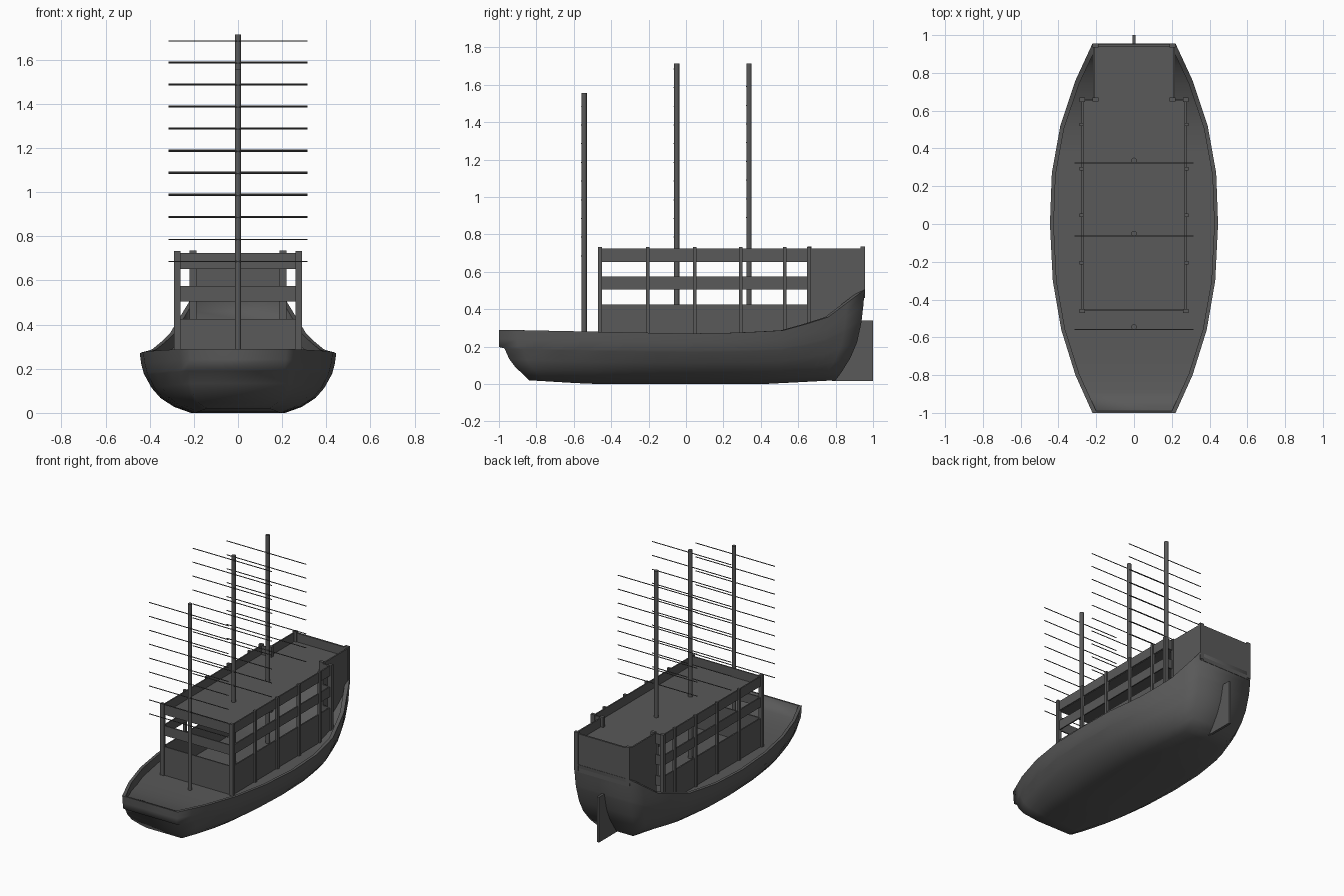
import bpy, bmesh, math

if "Cube" in bpy.data.objects:
    bpy.data.objects.remove(bpy.data.objects["Cube"])

mat = bpy.data.materials.new("dark_grey")
mat.diffuse_color = (.1, .1, .1, 1)
mat.use_nodes = True
mat.node_tree.nodes["Principled BSDF"].inputs["Base Color"].default_value = mat.diffuse_color

def interp(pts, v):
    if v <= pts[0][0]:
        return pts[0][1]
    for (a, p), (b, q) in zip(pts, pts[1:]):
        if v <= b:
            return p + (q - p) * (v - a) / (b - a)
    return pts[-1][1]

def finish(name, bm):
    bmesh.ops.recalc_face_normals(bm, faces=bm.faces)
    me = bpy.data.meshes.new(name)
    bm.to_mesh(me)
    bm.free()
    ob = bpy.data.objects.new(name, me)
    bpy.context.collection.objects.link(ob)
    return ob

def box(name, x, y, z):
    bm = bmesh.new()
    bmesh.ops.create_cube(bm, size=1)
    for v in bm.verts:
        v.co = [(a + b) / 2 + c * (b - a) for (a, b), c in zip((x, y, z), v.co)]
    return finish(name, bm)

def plate(name, prof, x0, x1):
    # y-z profile extruded along x
    bm = bmesh.new()
    f = bm.faces.new([bm.verts.new((x0, y, z)) for y, z in prof])
    r = bmesh.ops.extrude_face_region(bm, geom=[f])
    for v in r["geom"]:
        if isinstance(v, bmesh.types.BMVert):
            v.co.x = x1
    return finish(name, bm)

def smooth(ob, deg):
    bpy.ops.object.select_all(action='DESELECT')
    ob.select_set(True)
    bpy.context.view_layer.objects.active = ob
    bpy.ops.object.shade_smooth_by_angle(angle=math.radians(deg))

# Hull: stacked waterline rings up to the rim, then the inner bulwark and deck
outline = [(-1, .22), (-.8, .31), (-.56, .385), (-.3, .43), (0, .445),
           (.27, .435), (.52, .39), (.76, .31), (.955, .22)]
sheer = [(-1, .29), (-.5, .28), (0, .27), (.3, .275), (.52, .287), (.75, .35), (.955, .505)]
keel = [(-1, .02), (-.6, 0), (.5, 0), (.955, .02)]
deck = [(-1, .282), (-.9, .24), (-.7, .22), (.52, .22), (.75, .29), (.955, .46)]
stations = [-1, -.9, -.8, -.7, -.56, -.43, -.3, -.15, 0, .14, .27, .4, .52, .64, .76, .86, .955]
# level: height share, half width share, bow y, stern y
levels = [(0, .48, -.84, .8), (.1, .65, -.865, .835), (.25, .79, -.91, .88),
          (.42, .88, -.945, .915), (.63, .95, -.97, .937), (.66, .96, -1, .939),
          (.82, .985, -1, .948), (1, 1, -1, .955)]
n = len(stations)

def ring(bm, fn):
    right = [bm.verts.new(fn(y)) for y in stations]
    left = [bm.verts.new((-v.co.x, v.co.y, v.co.z)) for v in reversed(right)]
    return right + left

def level_point(y, t, w, y0, y1):
    k = interp(keel, y)
    yy = y0 + (y + 1) / 1.955 * (y1 - y0)
    return (interp(outline, yy) * w, yy, k + (interp(sheer, y) - k) * t)

def inner(y, zs):
    return (interp(outline, y) - .02, -.99 + (y + 1) / 1.955 * 1.925, interp(zs, y))

def cap(bm, r):
    for i in range(n - 1):
        bm.faces.new((r[i], r[i + 1], r[2 * n - 2 - i], r[2 * n - 1 - i]))

bm = bmesh.new()
rings = [ring(bm, lambda y, l=l: level_point(y, *l)) for l in levels]
rings += [ring(bm, lambda y: inner(y, sheer)), ring(bm, lambda y: inner(y, deck))]
for a, b in zip(rings, rings[1:]):
    for i in range(2 * n):
        j = (i + 1) % (2 * n)
        bm.faces.new((a[i], a[j], b[j], b[i]))
cap(bm, rings[0])
cap(bm, rings[-1])
smooth(finish("hull", bm), 72)

# Rudder
plate("rudder", [(.78, .015), (1, .015), (1, .34), (.93, .34), (.88, .15)], -.009, .009)

# Cabin planks, recessed behind the posts
for k, (z0, z1) in enumerate([(.215, .355), (.355, .425), (.505, .575), (.655, .725)]):
    for s, side in ((1, "right"), (-1, "left")):
        box(f"{side}_plank_{k}", sorted((s * .268, s * .277)), (-.455, .66), (z0, z1))
        if k:
            box(f"{side}_back_plank_{k}", sorted((s * .2, s * .27)), (.65, .66), (z0, z1))
    box(f"front_plank_{k}", (-.27, .27), (-.461, -.452), (z0, z1))

# Cabin posts
for s, side in ((1, "right"), (-1, "left")):
    for k, y in enumerate([-.46, -.205, .047, .292, .527, .658]):
        hw = .009 if 0 < k < 5 else .011
        x0 = .268 if 0 < k < 5 else .26
        box(f"{side}_post_{k}", sorted((s * x0, s * .289)), (y - hw, y + hw), (.215, .733))
    for k, (y, z) in enumerate([(.66, .25), (.945, .46)]):
        box(f"{side}_stern_post_{k}", sorted((s * .188, s * .22)), (y - .011, y + .011), (z, .735))
    # Stern castle side walls
    plate(f"{side}_stern_wall", [(.655, .25), (.655, .725), (.95, .725), (.95, .455)], s * .208, s * .218)
box("stern_wall", (-.218, .218), (.94, .953), (.45, .725))

# Upper deck
box("cabin_roof", (-.27, .27), (-.455, .66), (.652, .662))
box("stern_roof", (-.21, .21), (.66, .945), (.652, .662))

def rod(name, r, length, loc, sides, rot=(0, 0, 0)):
    bpy.ops.mesh.primitive_cylinder_add(vertices=sides, radius=r, depth=length, location=loc, rotation=rot)
    bpy.context.object.name = name
    return bpy.context.object

# Masts with their thin horizontal battens
for name, y, top, first, count in [("fore", -.545, 1.555, 1.485, 9), ("main", -.05, 1.713, 1.685, 10),
                                   ("aft", .337, 1.713, 1.59, 8)]:
    smooth(rod(f"{name}_mast", .0145, top - .21, (0, y, (top + .21) / 2), 16), 40)
    for i in range(count):
        rod(f"{name}_batten_{i}", .003, .63, (0, y - .014, first - .1 * i), 6, (0, math.pi / 2, 0))

for ob in bpy.data.objects:
    ob.data.materials.append(mat)
